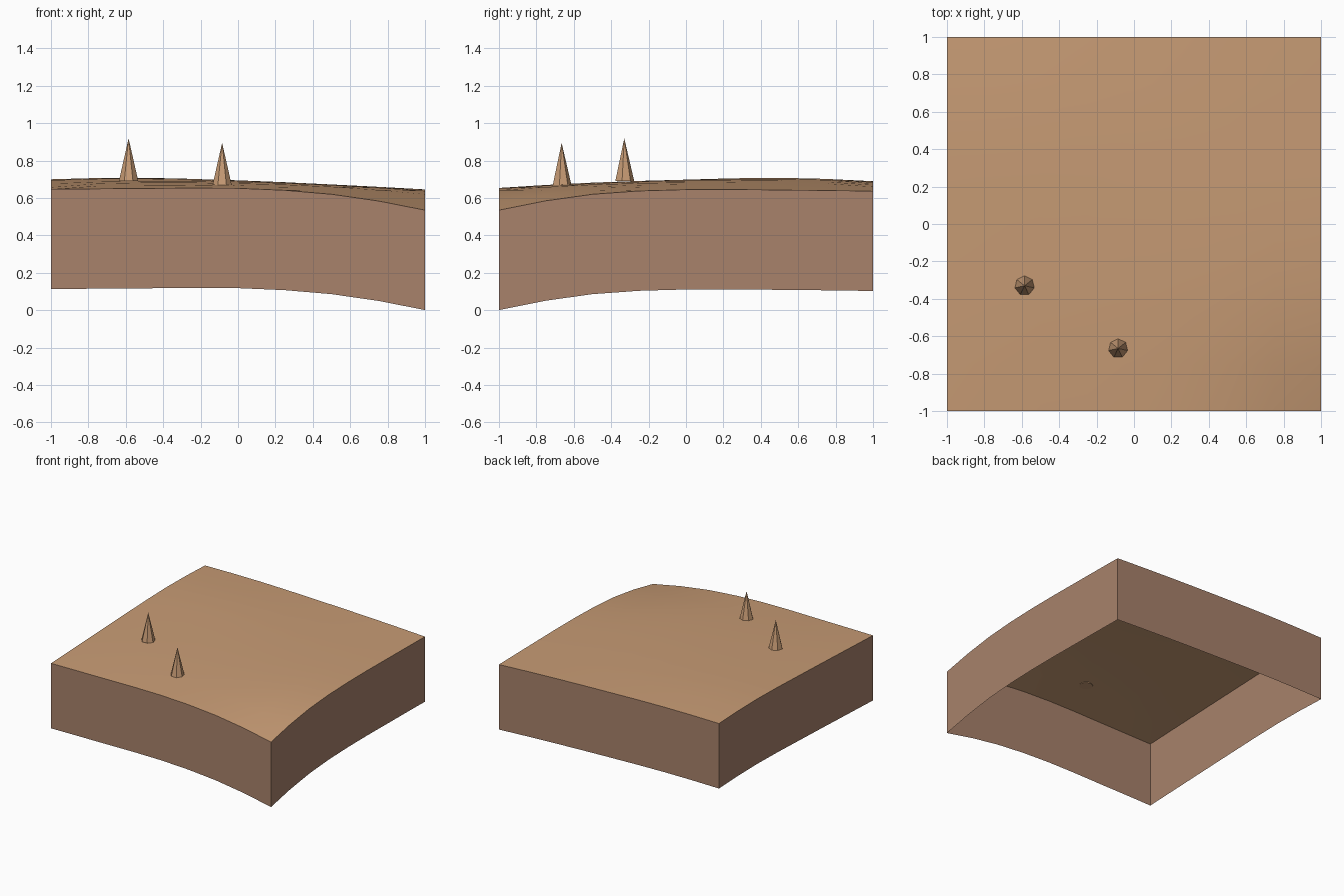
import bpy, bmesh, math

cube = bpy.data.objects.get("Cube")
if cube:
    bpy.data.objects.remove(cube, do_unlink=True)


def material(name, rgb):
    mat = bpy.data.materials.new(name)
    mat.use_nodes = True
    mat.diffuse_color = (*rgb, 1)
    mat.node_tree.nodes["Principled BSDF"].inputs["Base Color"].default_value = (*rgb, 1)
    return mat


def add_object(name, bm, *mats):
    mesh = bpy.data.meshes.new(name)
    bm.to_mesh(mesh)
    bm.free()
    obj = bpy.data.objects.new(name, mesh)
    bpy.context.collection.objects.link(obj)
    for mat in mats:
        mesh.materials.append(mat)
    return obj


sand = material("sand", (0.578, 0.332, 0.178))
earth = material("earth", (0.392, 0.223, 0.147))

CELLS = 8
DEPTH = 0.534

# Ground heights, one row for each y from front to back
HEIGHTS = [
    (0.647, 0.651, 0.652, 0.62, 0.535),
    (0.667, 0.682, 0.678, 0.66, 0.62),
    (0.686, 0.698, 0.692, 0.672, 0.645),
    (0.70, 0.708, 0.693, 0.67, 0.643),
    (0.687, 0.689, 0.677, 0.66, 0.637),
]


def smooth_curve(values, u):
    """Smooth curve through evenly spaced values, for u from -1 to 1."""
    v = list(values)
    v = [3 * v[0] - 3 * v[1] + v[2]] + v + [3 * v[-1] - 3 * v[-2] + v[-3]]
    t = (u + 1) * 2
    i = min(int(t), 3)
    t -= i
    a, b, c, d = v[i:i + 4]
    return b + t / 2 * (c - a + t * (2 * a - 5 * b + 4 * c - d + t * (3 * (b - c) + d - a)))


def ground_height(x, y):
    return smooth_curve([smooth_curve(row, x) for row in HEIGHTS], y)


# Rolling ground surface
bm = bmesh.new()
bmesh.ops.create_grid(bm, x_segments=CELLS, y_segments=CELLS, size=1)
for v in bm.verts:
    v.co.z = ground_height(v.co.x, v.co.y)
for f in bm.faces:
    f.smooth = True
add_object("ground", bm, sand)

# Four earth walls that follow the rim, open underneath
bm = bmesh.new()
corners = [(-1, -1), (1, -1), (1, 1), (-1, 1)]
for k, (x0, y0) in enumerate(corners):
    x1, y1 = corners[(k + 1) % 4]
    columns = []
    for i in range(CELLS + 1):
        t = i / CELLS
        x, y = x0 + (x1 - x0) * t, y0 + (y1 - y0) * t
        z = ground_height(x, y)
        columns.append((bm.verts.new((x, y, z - DEPTH)), bm.verts.new((x, y, z))))
    for (low_a, top_a), (low_b, top_b) in zip(columns, columns[1:]):
        bm.faces.new((low_a, low_b, top_b, top_a))
add_object("side_walls", bm, earth)

# Seven-sided spikes
for name, x, y, base in (("left_spike", -0.085, -0.665, 0.667),
                         ("right_spike", -0.585, -0.33, 0.691)):
    bm = bmesh.new()
    bmesh.ops.create_cone(bm, cap_ends=True, segments=7, radius1=0.053, radius2=0, depth=0.228)
    bmesh.ops.remove_doubles(bm, verts=bm.verts, dist=0.0001)
    spike = add_object(name, bm, sand)
    spike.location = (x, y, base + 0.114)
